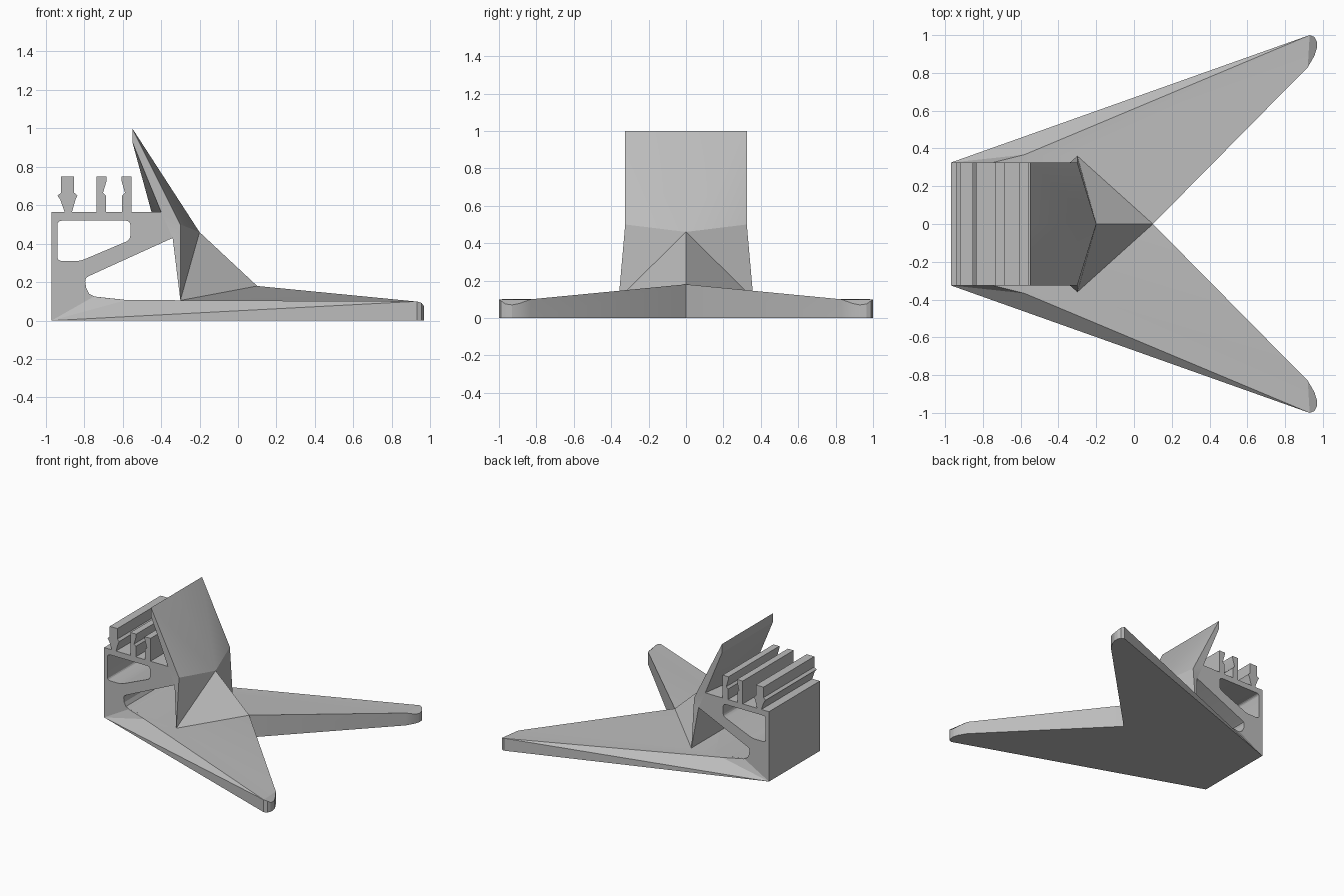
import bpy, bmesh
from math import radians
from mathutils import Vector

cube = bpy.data.objects.get("Cube")
if cube:
    bpy.data.objects.remove(cube)

grey = bpy.data.materials.new("plain grey")
grey.use_nodes = True
grey.diffuse_color = (0.5, 0.5, 0.5, 1)
grey.node_tree.nodes["Principled BSDF"].inputs["Base Color"].default_value = grey.diffuse_color

HALF = 0.325  # half width of the block


def finish(name, mesh):
    mesh.materials.clear()
    mesh.materials.append(grey)
    obj = bpy.data.objects.new(name, mesh)
    bpy.context.collection.objects.link(obj)
    bpy.ops.object.select_all(action="DESELECT")
    obj.select_set(True)
    bpy.context.view_layer.objects.active = obj
    bpy.ops.object.shade_smooth_by_angle(angle=radians(18))
    return obj


def rounded(corners, radius, steps=4):
    """Round every corner of an outline with a small curve."""
    out = []
    pts = [Vector(c) for c in corners]
    for i, p in enumerate(pts):
        a = p + (pts[i - 1] - p).normalized() * radius
        b = p + (pts[(i + 1) % len(pts)] - p).normalized() * radius
        for k in range(steps + 1):
            t = k / steps
            out.append(a * (1 - t) ** 2 + p * 2 * t * (1 - t) + b * t * t)
    return out


def extrude_profile(name, outlines):
    """Extrude x-z outlines across the width; inner outlines become holes."""
    curve = bpy.data.curves.new(name + "_profile", "CURVE")
    curve.dimensions = "2D"
    curve.fill_mode = "BOTH"
    curve.extrude = HALF
    for outline in outlines:
        spline = curve.splines.new("POLY")
        spline.points.add(len(outline) - 1)
        for point, (x, z) in zip(spline.points, outline):
            point.co = (x, z, 0, 1)
        spline.use_cyclic_u = True
    helper = bpy.data.objects.new(name + "_helper", curve)
    bpy.context.collection.objects.link(helper)
    deps = bpy.context.evaluated_depsgraph_get()
    mesh = bpy.data.meshes.new_from_object(helper.evaluated_get(deps))
    bpy.data.objects.remove(helper)
    bm = bmesh.new()
    bm.from_mesh(mesh)
    for v in bm.verts:
        x, z, y = v.co
        v.co = (x, -y, z)
    bmesh.ops.remove_doubles(bm, verts=bm.verts, dist=1e-4)
    bmesh.ops.recalc_face_normals(bm, faces=bm.faces)
    bm.to_mesh(mesh)
    bm.free()
    return finish(name, mesh)


def mirrored_solid(name, points, faces):
    """Build a half from named points, mirror it in y and weld the middle."""
    bm = bmesh.new()
    for side in (1, -1):
        verts = {k: bm.verts.new((x, y * side, z)) for k, (x, y, z) in points.items()}
        for face in faces:
            bm.faces.new([verts[k] for k in face.split()])
    bmesh.ops.remove_doubles(bm, verts=bm.verts, dist=1e-4)
    bmesh.ops.recalc_face_normals(bm, faces=bm.faces)
    mesh = bpy.data.meshes.new(name)
    bm.to_mesh(mesh)
    bm.free()
    return finish(name, mesh)


# Block with a window and an open channel
block = [(-.97, 0), (-.97, .565), (-.4, .565), (-.34, .43), (-.775, .232),
         (-.79, .222), (-.795, .205), (-.79, .17), (-.775, .14), (-.745, .125),
         (-.58, .107), (-.3, .105), (-.3, 0)]
window = rounded([(-.94, .52), (-.56, .52), (-.56, .42), (-.82, .31), (-.94, .31)], .025)
extrude_profile("block", [block, window])

# Rails on top of the block
center_rail = [(-.9, .56), (-.925, .63), (-.94, .65), (-.92, .665), (-.92, .75),
               (-.852, .75), (-.852, .665), (-.835, .65), (-.845, .63), (-.865, .56)]
extrude_profile("knobbed_rail", [center_rail])
hook = [(-.045, .56), (-.045, .64), (-.035, .66), (-.045, .67), (-.045, .75),
        (.007, .75), (.007, .73), (-.012, .665), (.003, .65), (.003, .56)]
hook = [(x, z) if i not in (1, 2, 3) else (-.045, z) for i, (x, z) in enumerate(hook)]
for name, middle, sign in (("hook_rail_outer", -.69, 1), ("hook_rail_inner", -.6, -1)):
    extrude_profile(name, [[(middle + sign * x, z) for x, z in hook]])

# Splayed base with two legs
base = {
    "back": (-.97, HALF, 0), "back_mid": (-.97, 0, 0),
    "ledge": (-.75, HALF, .125), "ledge_mid": (-.75, 0, .125),
    "bend": (-.58, .367, .107), "bend_mid": (-.58, 0, .107),
    "corner": (-.3, .36, .105), "corner_mid": (-.3, 0, .105),
    "notch": (.1, 0, .18), "notch_low": (.1, 0, 0),
}
tip = [(.93, 1, .1), (.955, .99, .092), (.968, .965, .075), (.968, .93, .07),
       (.955, .89, .078), (.92, .83, .1)]
for i, (x, y, z) in enumerate(tip):
    base[f"t{i}"] = (x, y, z)
    base[f"b{i}"] = (x, y, 0)
last = len(tip) - 1
ring = [f"t{i}" for i in range(len(tip))]
low = [f"b{i}" for i in range(len(tip))]
base_faces = [
    "back b0 t0", "back t0 bend", "back bend ledge",
    "ledge bend bend_mid ledge_mid", "bend corner corner_mid bend_mid",
    "corner notch corner_mid", "corner bend t0", f"corner t0 t{last}",
    f"corner t{last} notch", f"notch t{last} b{last} notch_low",
    "back ledge ledge_mid back_mid", " ".join(ring),
    " ".join(["back_mid", "back"] + low + ["notch_low"]),
] + [f"t{i} t{i + 1} b{i + 1} b{i}" for i in range(last)]
mirrored_solid("splayed_base", base, base_faces)

# Leaning back plate with its faceted foot
plate = {
    "apex": (-.2, 0, .46), "toe": (.1, 0, .18), "foot": (-.3, .36, .105),
    "foot_mid": (-.3, 0, .105), "elbow": (-.3, HALF, .5),
    "top": (-.55, HALF, 1), "top_mid": (-.55, 0, 1),
    "lip": (-.55, HALF, .93), "lip_mid": (-.55, 0, .93),
    "root": (-.4, HALF, .565), "root_mid": (-.45, 0, .565),
    "under": (-.34, HALF, .43), "under_mid": (-.34, 0, .43),
}
mirrored_solid("leaning_plate", plate, [
    "toe foot apex", "apex foot elbow", "apex elbow top", "apex top top_mid",
    "top elbow root lip", "elbow under root", "elbow foot under",
    "under foot foot_mid under_mid", "lip root root_mid lip_mid",
    "top lip lip_mid top_mid", "root under under_mid root_mid",
    "foot toe foot_mid",
])
